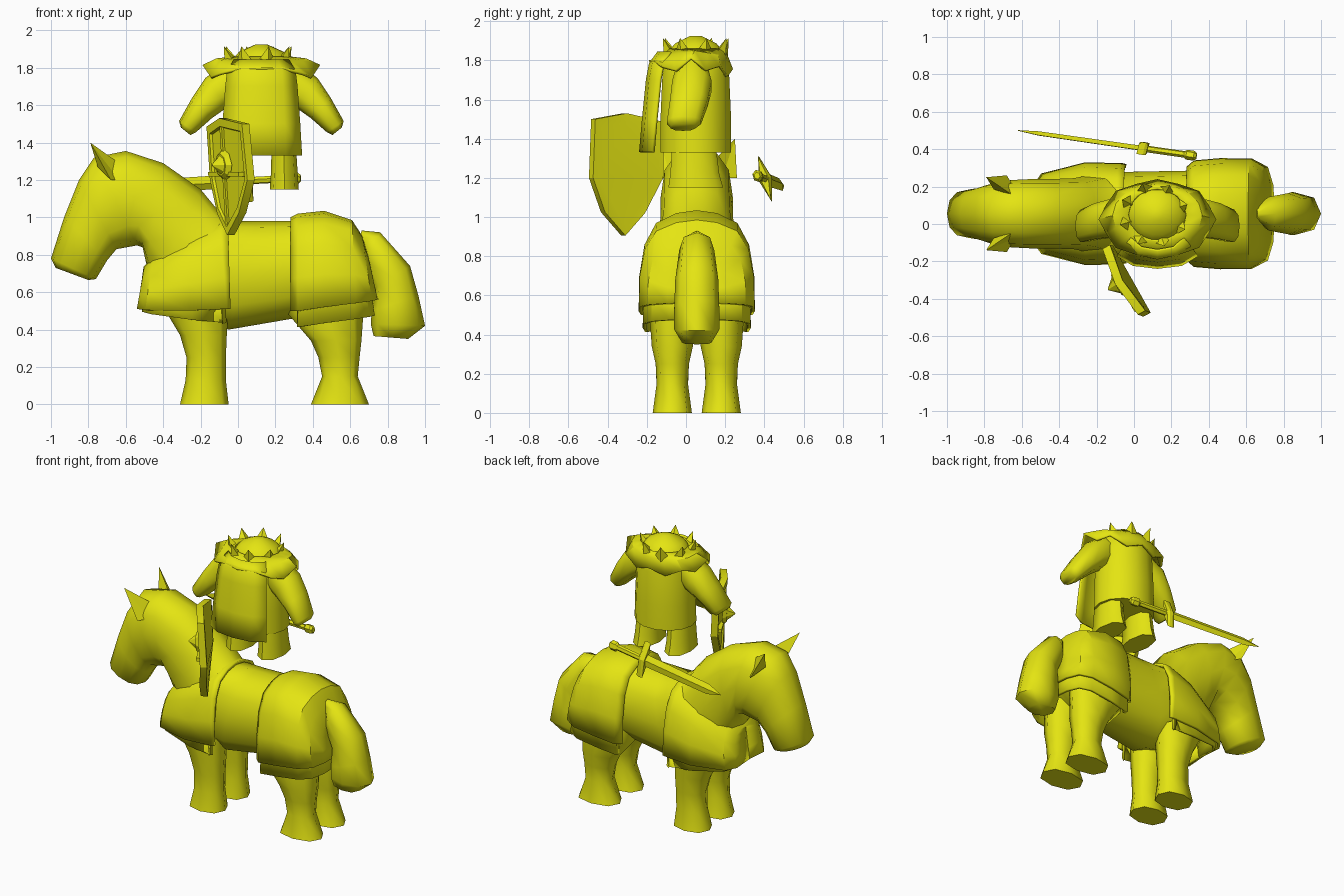
import bpy, bmesh, math
from mathutils import Vector

if "Cube" in bpy.data.objects:
    bpy.data.objects.remove(bpy.data.objects["Cube"])

YC = 0.055    # centre line of the horse
RX = 0.125    # centre line of the rider
yellow = bpy.data.materials.new("yellow")
yellow.diffuse_color = (0.78, 0.78, 0.006, 1)
yellow.use_nodes = True
yellow.node_tree.nodes["Principled BSDF"].inputs["Base Color"].default_value = yellow.diffuse_color


def finish(name, bm, angle=38, thick=0):
    bmesh.ops.recalc_face_normals(bm, faces=bm.faces)
    me = bpy.data.meshes.new(name)
    bm.to_mesh(me)
    bm.free()
    me.materials.append(yellow)
    ob = bpy.data.objects.new(name, me)
    bpy.context.collection.objects.link(ob)
    bpy.ops.object.select_all(action='DESELECT')
    ob.select_set(True)
    bpy.context.view_layer.objects.active = ob
    bpy.ops.object.shade_smooth_by_angle(angle=math.radians(angle))
    if thick:
        mod = ob.modifiers.new("thickness", 'SOLIDIFY')
        mod.thickness = thick
        mod.offset = -1
    return ob


def loft(name, rings, closed=True, caps=True, angle=38, thick=0):
    bm = bmesh.new()
    rows = [[bm.verts.new(p) for p in r] for r in rings]
    n = len(rows[0])
    for a, b in zip(rows, rows[1:]):
        for i in range(n if closed else n - 1):
            j = (i + 1) % n
            bm.faces.new((a[i], a[j], b[j], b[i]))
    if caps:
        bm.faces.new(rows[0])
        bm.faces.new(rows[-1])
    return finish(name, bm, angle, thick)


def spow(v, e):
    return math.copysign(abs(v) ** e, v)


def tube(name, secs, n=12, e=0.85, angle=58):
    """secs: x, z of one edge, x, z of the opposite edge, y centre, half width"""
    rings = []
    for x1, z1, x2, z2, y, w in secs:
        c = Vector(((x1 + x2) / 2, y, (z1 + z2) / 2))
        a = Vector(((x1 - x2) / 2, 0, (z1 - z2) / 2))
        rings.append([c + a * spow(math.cos(t), e) + Vector((0, w * spow(math.sin(t), e), 0))
                      for t in (2 * math.pi * i / n for i in range(n))])
    return loft(name, rings, angle=angle)


def spike(name, base, tip):
    bm = bmesh.new()
    b = [bm.verts.new(p) for p in base]
    t = bm.verts.new(tip)
    bm.faces.new(b)
    for i in range(len(b)):
        bm.faces.new((b[i], b[(i + 1) % len(b)], t))
    return finish(name, bm, 10)


# Horse body, neck and head in one sweep
tube("horse_body", [(x1, z1, x2, z2, YC, w) for x1, z1, x2, z2, w in (
    (-.975, .73, -.80, .665, .09), (-1, .78, -.76, .67, .13), (-.93, 1.0, -.70, .77, .14),
    (-.85, 1.2, -.65, .83, .165), (-.77, 1.32, -.54, .85, .18), (-.6, 1.355, -.51, .84, .185),
    (-.4, 1.29, -.49, .75, .185), (-.2, 1.15, -.44, .65, .19), (-.06, .98, -.3, .46, .22),
    (.1, .98, -.05, .40, .225), (.28, .98, .3, .46, .23), (.5, 1.0, .55, .48, .25),
    (.65, .9, .67, .56, .14))])

# Ears and legs, both sides
for s, side in ((1, "left"), (-1, "right")):
    spike("ear_" + side, [(-.75, YC + s * .13, 1.27), (-.65, YC + s * .10, 1.30),
                          (-.635, YC + s * .13, 1.20), (-.68, YC + s * .205, 1.20)],
          (-.79, YC + s * .195, 1.40))
    y = YC + s * .125
    tube("front_leg_" + side, [(-.31, 0, -.05, 0, y, .1), (-.28, .13, -.065, .13, y, .08),
                               (-.275, .25, -.065, .25, y, .085), (-.31, .37, -.06, .37, y, .1),
                               (-.40, .52, -.05, .52, y, .115)], n=8)
    tube("hind_leg_" + side, [(.39, 0, .70, 0, y, .1), (.45, .15, .64, .15, y, .08),
                              (.43, .25, .65, .25, y, .085), (.39, .34, .66, .34, y, .105),
                              (.27, .48, .67, .48, y, .115), (.27, .6, .67, .6, y, .11)], n=8)

# Tail
tube("tail", [(.66, .93, .65, .85, YC, .025), (.76, .92, .68, .74, YC, .09),
              (.92, .74, .73, .62, YC, .11), (.965, .58, .715, .5, YC, .115),
              (1.0, .42, .71, .43, YC, .115), (.91, .35, .725, .365, YC, .075)], n=8)

# Horse cloths: arches swept along the horse
ARCH = [(1, -.02), (.99, .33), (.9, .65), (.7, .87), (.35, .97), (0, 1)]


def cloth(name, stations):
    prof = ARCH + [(-u, v) for u, v in ARCH[-2::-1]]
    rings = []
    for x, hw, top, bot, flare in stations:
        rings.append([(x + flare * (1 - v), YC + u * hw, bot + v * (top - bot)) for u, v in prof])
    return loft(name, rings, closed=False, caps=False, thick=.02)


rear = [(.28, .25, 1.0, .51, 0), (.32, .285, 1.02, .51, 0), (.46, .297, 1.035, .53, 0),
        (.61, .295, .985, .55, .02), (.665, .25, .90, .56, .05), (.695, .15, .80, .565, .05),
        (.70, .001, .78, .57, .05)]
fore = [(-.505, .001, .735, .52, -.03), (-.50, .15, .74, .515, -.04), (-.455, .215, .79, .51, -.04),
        (-.26, .275, .92, .51, 0), (-.10, .27, .995, .52, .04), (-.055, .265, 1.0, .52, .015)]
cloth("rear_cloth", rear)
cloth("front_cloth", fore)
cloth("rear_cloth_hem", [(max(x, .315), w * .93, t - .06, b - .085, f * .7) for x, w, t, b, f in rear])
cloth("front_cloth_hem", [(min(x + .015, -.09), w * .92, t - .06, b - .015 - .11 * (x + .505) * 1.3, f * .7)
                          for x, w, t, b, f in fore])


# Rider torso with domed top
def ring(z, rx, ry, n=14, y=0.05):
    return [Vector((RX + rx * math.cos(2 * math.pi * i / n), y + ry * math.sin(2 * math.pi * i / n), z))
            for i in range(n)]


loft("torso", [ring(1.33, .205, .185), ring(1.5, .2, .185), ring(1.72, .19, .175), ring(1.83, .165, .155),
               ring(1.885, .12, .11), ring(1.925, .03, .03)])

# Shoulder mantle with zigzag lower edge, narrow in front and behind
N = 16
upper, middle, lower = [], [], []
for i in range(N):
    a = 2 * math.pi * i / N
    c, s = math.cos(a), math.sin(a)
    k = i % 2
    back = s < -.9
    upper.append((RX + .155 * c, .05 + .145 * s, 1.86))
    middle.append((RX + .24 * c, .045 + .17 * s, 1.85 - .03 * abs(s)))
    lower.append((RX + (.315 - .02 * k) * c, .025 + (.215 - .01 * k) * s,
                  1.80 if back else 1.805 - .06 * abs(s) - (.03 if k else -.01)))
loft("mantle", [upper, middle, lower], caps=False, angle=32, thick=.015)

# Cloak hanging behind the rider
loft("cloak", [[(RX - w, y + .06, z), (RX - .6 * w, y + .01, z), (RX, y - .005, z),
                (RX + .6 * w, y + .01, z), (RX + w, y + .06, z)]
               for w, y, z in ((.14, -.13, 1.835), (.175, -.17, 1.78), (.185, -.185, 1.7),
                               (.2, -.205, 1.5), (.21, -.22, 1.33))],
     closed=False, caps=False, thick=-.015)

# Crown spikes
for i in range(8):
    a = 2 * math.pi * (i + .4) / 8
    d, t = Vector((math.cos(a), math.sin(a) * .93, 0)), Vector((-math.sin(a), math.cos(a), 0))
    o = Vector((RX - .02, .05, 0))
    z = Vector((0, 0, 1))
    spike("crown_spike_%d" % i, [o + d * .15 + t * .05 + z * 1.83, o + d * .185 + z * 1.81,
                                 o + d * .15 - t * .05 + z * 1.83, o + d * .12 + z * 1.845],
          o + d * .19 + z * 1.915)

# Rider arms and legs, both sides
for s, side in ((1, "left"), (-1, "right")):
    m = lambda x: RX + s * x
    tube("arm_" + side, [(m(.2), 1.82, m(.09), 1.64, .03, .085), (m(.30), 1.745, m(.18), 1.59, .03, .105),
                         (m(.37), 1.64, m(.265), 1.53, .015, .1),
                         (m(.44), 1.515, m(.35), 1.455, -.01, .09),
                         (m(.43), 1.48, m(.38), 1.44, -.015, .065)], n=10)
    tube("rider_leg_" + side, [(m(.045), 1.15, m(.2), 1.15, .05, .14), (m(.05), 1.22, m(.195), 1.22, .045, .125),
                               (m(.055), 1.38, m(.185), 1.38, .04, .11)], n=8)

# Shield: bent plate, raised rim and spiked boss in a turned, leaning frame
U = Vector((.2, -.37, 0)).normalized()
W = Vector((U.y, -U.x, 0))
Z = Vector((-.06, 0, 1))
SC = Vector((-.062, -.31, 1.25))
OUT = [(-.2, .235), (0, .28), (.2, .25), (.215, -.05), (.135, -.225), (.01, -.345), (-.1, -.23), (-.195, -.05)]


def shield_ring(k, d):
    return [SC + U * (u * k) + Z * ((v + .03) * k - .03) + W * (d - u * u * .7) for u, v in OUT]


loft("shield", [shield_ring(.86, -.02), shield_ring(1, -.02), shield_ring(1, .025), shield_ring(.86, .025),
                shield_ring(.84, .01)], angle=25)
for nm, r1, r2, d1, d2 in (("shield_boss", .085, .06, .01, .035), ("shield_spike", .05, .004, .035, .085)):
    loft(nm, [[SC + W * d + Z * (.03 + r * math.sin(a)) + U * r * math.cos(a)
               for a in (2 * math.pi * i / 8 for i in range(8))] for r, d in ((r1, d1), (r2, d2))], angle=25)
for nm, u, v in (("shield_ridge_upright", .012, .27), ("shield_ridge_cross", .17, .012)):
    loft(nm, [[SC + W * d + U * a * u + Z * (b * v - .02)
               for a, b in ((-1, -1), (1, -1), (1, 1), (-1, 1))] for d in (-.015, .02)], angle=20)

# Sword: blade, guard, grip and pommel along one axis
P0, P1 = Vector((.32, .365, 1.21)), Vector((-.62, .50, 1.16))
D = (P1 - P0).normalized()
S = D.cross(Vector((0, 0, 1))).normalized()
T = (S.cross(D) - S * .3).normalized()
S = T.cross(D).normalized()


def bar(name, secs, n=4):
    loft(name, [[P0 + D * l + T * h * math.cos(2 * math.pi * i / n) + S * w * math.sin(2 * math.pi * i / n)
                 for i in range(n)] for l, h, w in secs], angle=20)


bar("sword_blade", [(.27, .04, .014), (.84, .034, .012), (.95, .003, .002)])
bar("sword_grip", [(.04, .02, .018), (.28, .02, .018)], 6)
bar("sword_pommel", [(-.015, .018, .016), (.0, .033, .026), (.04, .033, .026), (.055, .018, .016)], 6)
bar("sword_guard", [(.25, .115, .02), (.265, .12, .034), (.285, .12, .034), (.3, .115, .02)])
